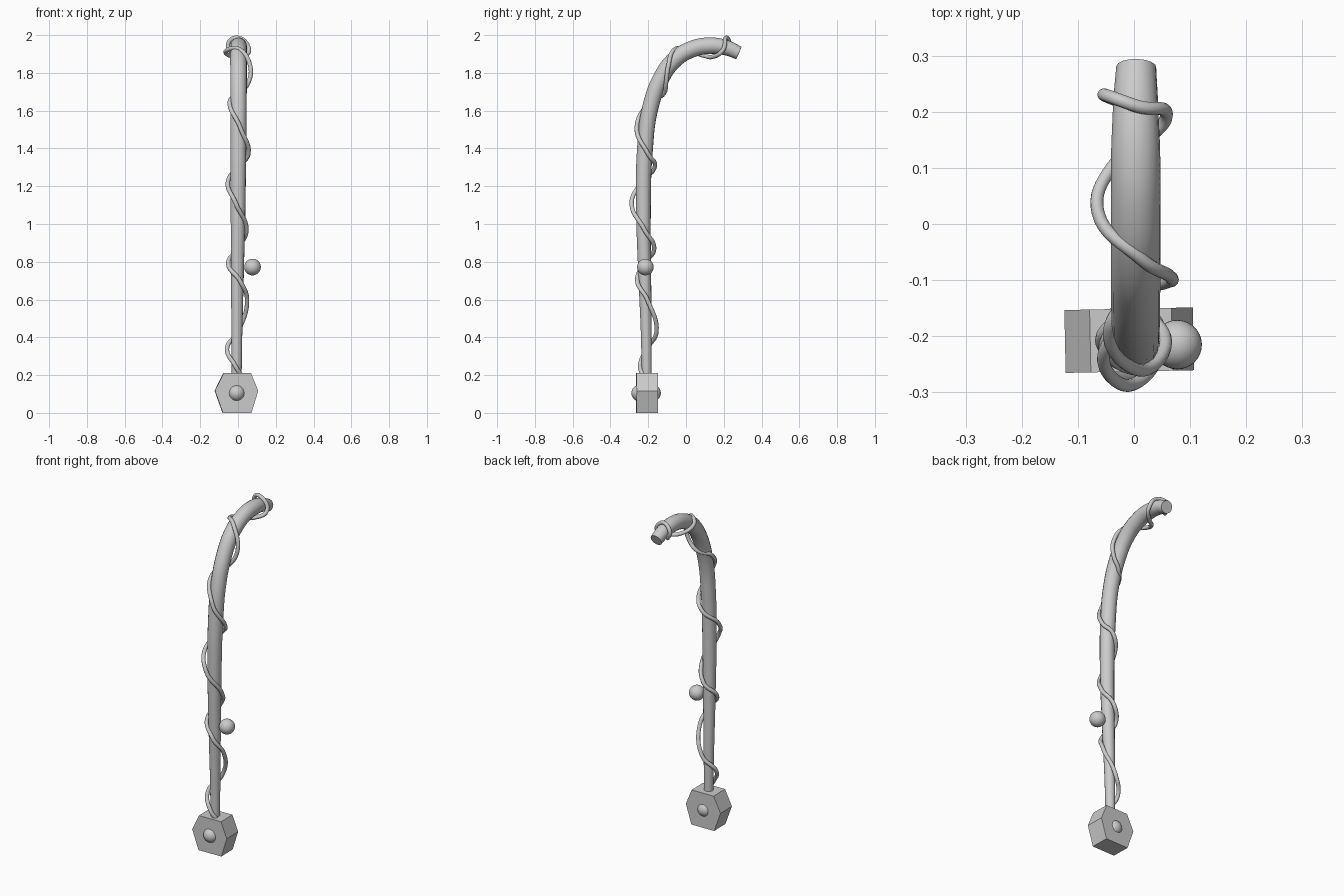
import bpy, bmesh, math


def finish(ob, angle=40):
    bpy.ops.object.select_all(action='DESELECT')
    ob.select_set(True)
    bpy.context.view_layer.objects.active = ob
    bpy.ops.object.convert(target='MESH')
    bpy.ops.object.shade_smooth_by_angle(angle=math.radians(angle))


def tube(name, pts, depth, res, steps):
    """Round tube through (x, y, z, radius factor) points."""
    cu = bpy.data.curves.new(name, 'CURVE')
    cu.dimensions = '3D'
    cu.bevel_depth = depth
    cu.bevel_resolution = res
    cu.resolution_u = steps
    cu.use_fill_caps = True
    sp = cu.splines.new('BEZIER')
    sp.bezier_points.add(len(pts) - 1)
    for bp, p in zip(sp.bezier_points, pts):
        bp.co = p[:3]
        bp.radius = p[3] if len(p) > 3 else 1
        bp.handle_left_type = bp.handle_right_type = 'AUTO'
    ob = bpy.data.objects.new(name, cu)
    bpy.context.collection.objects.link(ob)
    finish(ob)


def ball(name, loc, r=0.044):
    bpy.ops.mesh.primitive_uv_sphere_add(segments=32, ring_count=16, radius=r, location=loc)
    ob = bpy.context.object
    ob.name = name
    finish(ob)


# tapered shaft with hooked top
tube("shaft", [
    (-0.007, -0.208, 0.15, 0.60), (-0.006, -0.210, 0.40, 0.66),
    (-0.003, -0.219, 0.75, 0.80), (0.000, -0.225, 1.05, 0.90),
    (0.002, -0.217, 1.40, 0.98), (0.003, -0.188, 1.62, 1.0),
    (0.003, -0.130, 1.775, 1.02), (0.003, -0.060, 1.87, 1.03),
    (0.003, 0.030, 1.925, 1.03), (0.003, 0.130, 1.944, 1.02),
    (0.003, 0.220, 1.931, 0.93), (0.004, 0.280, 1.905, 0.83)], 0.043, 6, 8)

# vine winding up the shaft
tube("vine", [
    (0.022, -0.225, 0.19), (-0.015, -0.243, 0.25), (-0.058, -0.205, 0.34),
    (0.000, -0.156, 0.43), (0.048, -0.205, 0.60),
    (0.010, -0.258, 0.70), (-0.052, -0.220, 0.79),
    (0.000, -0.168, 0.87), (0.045, -0.220, 0.97),
    (-0.012, -0.288, 1.11), (-0.054, -0.235, 1.22),
    (0.010, -0.164, 1.31), (0.055, -0.200, 1.37),
    (0.012, -0.261, 1.51), (-0.043, -0.185, 1.65),
    (0.010, -0.118, 1.69), (0.055, -0.105, 1.75), (0.066, -0.095, 1.83),
    (0.010, -0.060, 1.924), (-0.064, 0.020, 1.915),
    (-0.040, 0.100, 1.89), (0.010, 0.140, 1.885), (0.058, 0.195, 1.92),
    (0.005, 0.210, 1.985), (-0.052, 0.230, 1.955), (-0.030, 0.220, 1.90)],
    0.0115, 4, 8)

# hexagonal base block
prof = [(-0.115, 0.117), (-0.070, 0.21), (0.076, 0.21),
        (0.114, 0.117), (0.078, 0.0), (-0.073, 0.0)]
bm = bmesh.new()
face = bm.faces.new([bm.verts.new((x, -0.056, z)) for x, z in prof])
ext = bmesh.ops.extrude_face_region(bm, geom=[face])
bmesh.ops.translate(bm, vec=(0, 0.112, 0),
                    verts=[v for v in ext["geom"] if isinstance(v, bmesh.types.BMVert)])
bmesh.ops.recalc_face_normals(bm, faces=bm.faces)
me = bpy.data.meshes.new("base_block")
bm.to_mesh(me)
bm.free()
base = bpy.data.objects.new("base_block", me)
base.location = (-0.008, -0.207, 0)
base.rotation_euler.z = math.radians(1.2)
bpy.context.collection.objects.link(base)

# studs on the block and the ball beside the shaft
ball("front_stud", (-0.007, -0.245, 0.105))
ball("back_stud", (-0.007, -0.177, 0.105))
ball("side_ball", (0.077, -0.215, 0.772))
